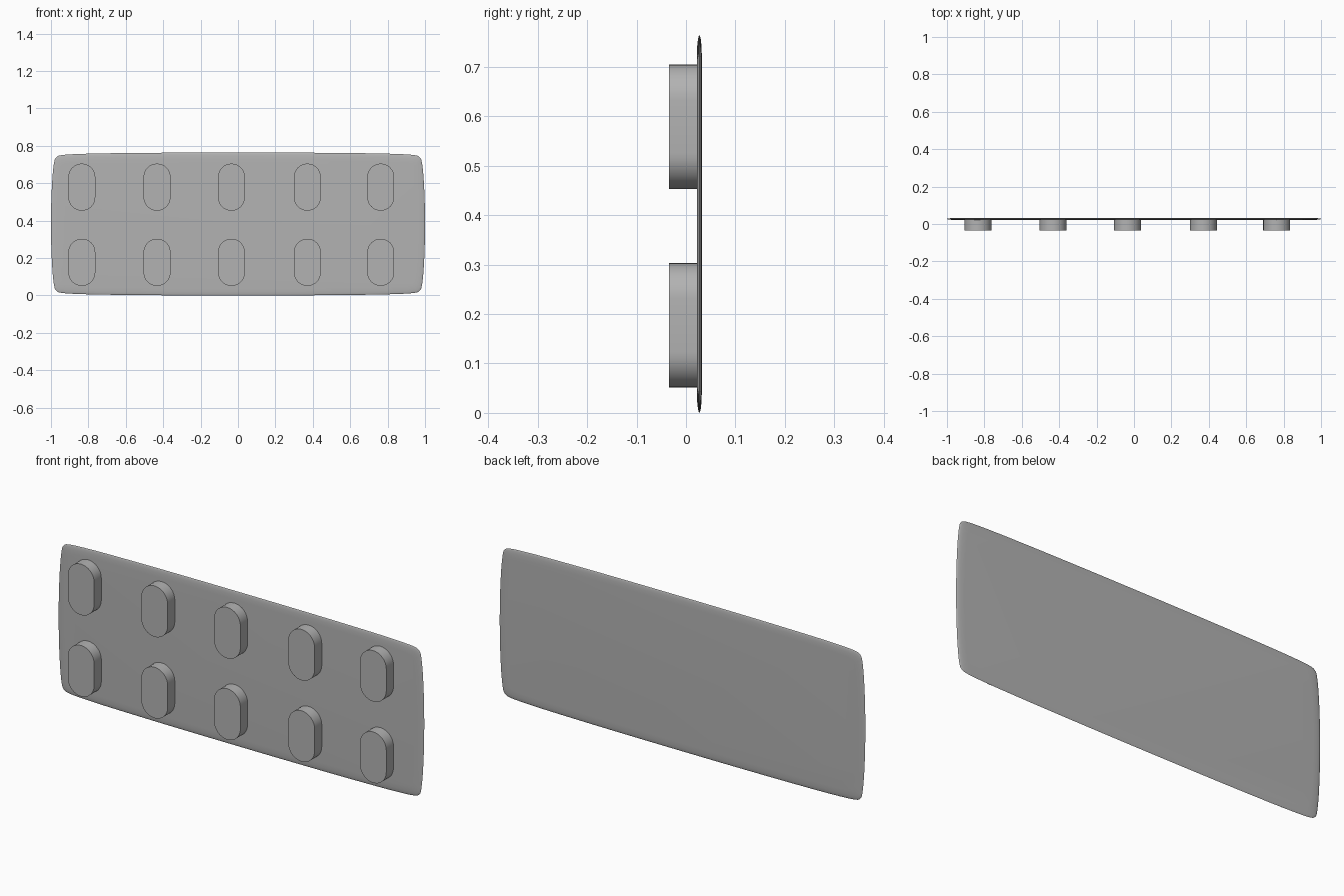
import bpy, bmesh, math
from mathutils import Vector

cube = bpy.data.objects.get("Cube")
if cube:
    bpy.data.objects.remove(cube, do_unlink=True)

grey = bpy.data.materials.new("plain grey")
grey.use_nodes = True
color = (0.45, 0.45, 0.45, 1)
grey.diffuse_color = color
grey.node_tree.nodes["Principled BSDF"].inputs["Base Color"].default_value = color


def loft(name, rings, angle):
    """Bridge matching rings of points and cap both ends."""
    bm = bmesh.new()
    loops = [[bm.verts.new(p) for p in ring] for ring in rings]
    n = len(loops[0])
    for a, b in zip(loops, loops[1:]):
        for i in range(n):
            j = (i + 1) % n
            bm.faces.new((a[i], a[j], b[j], b[i]))
    bm.faces.new(loops[0])
    bm.faces.new(loops[-1][::-1])
    bmesh.ops.recalc_face_normals(bm, faces=bm.faces)
    mesh = bpy.data.meshes.new(name)
    bm.to_mesh(mesh)
    bm.free()
    mesh.materials.append(grey)
    obj = bpy.data.objects.new(name, mesh)
    bpy.context.collection.objects.link(obj)
    bpy.ops.object.select_all(action="DESELECT")
    obj.select_set(True)
    bpy.context.view_layer.objects.active = obj
    bpy.ops.object.shade_smooth_by_angle(angle=math.radians(angle))
    return obj


def smooth_closed(points, steps):
    """Catmull-Rom curve through a closed list of points."""
    out, n = [], len(points)
    for i in range(n):
        a, b, c, d = (points[(i + k) % n] for k in (-1, 0, 1, 2))
        for s in range(steps):
            t = s / steps
            out.append(0.5 * (2 * b + (c - a) * t + (2 * a - 5 * b + 4 * c - d) * t * t
                              + (3 * b - a - 3 * c + d) * t ** 3))
    return out


# Thin backing sheet: bowed sides, rounded corners, tapered rim
HALF_HEIGHT = 0.382
MID_Y = 0.027
quarter = [Vector(p) for p in (
    (1, 0), (0.998, 0.13), (0.992, 0.25), (0.983, 0.33), (0.972, 0.356), (0.945, 0.368),
    (0.86, 0.374), (0.7, 0.378), (0.4, 0.381), (0, HALF_HEIGHT))]
half = quarter + [Vector((-p.x, p.y)) for p in quarter[-2::-1]]
outline = smooth_closed(half + [Vector((p.x, -p.y)) for p in half[-2:0:-1]], 4)


def sheet_ring(inset, y):
    return [(p.x * (1 - inset), MID_Y + y, HALF_HEIGHT + p.y * (1 - inset / HALF_HEIGHT))
            for p in outline]


rim = [(0.04, 0.005), (0.02, 0.0042), (0.008, 0.0028), (0.002, 0.0014)]
rings = [sheet_ring(d, -y) for d, y in rim] + [sheet_ring(0, 0)]
rings += [sheet_ring(d, y) for d, y in reversed(rim)]
loft("backing_sheet", rings, 60)

# Ten capsule-shaped pads in two rows
RADIUS, STRAIGHT, SEGMENTS = 0.072, 0.054, 16


def pad_ring(x, y, z):
    ring = []
    for side in (1, -1):
        for i in range(SEGMENTS + 1):
            a = math.pi * i / SEGMENTS
            ring.append((x + side * RADIUS * math.cos(a), y,
                         z + side * (STRAIGHT + RADIUS * math.sin(a))))
    return ring


for row, z in (("lower", 0.177), ("upper", 0.579)):
    for i, x in enumerate((-0.835, -0.433, -0.035, 0.371, 0.763)):
        loft(f"{row}_pad_{i + 1}", [pad_ring(x, -0.034, z), pad_ring(x, MID_Y, z)], 40)
